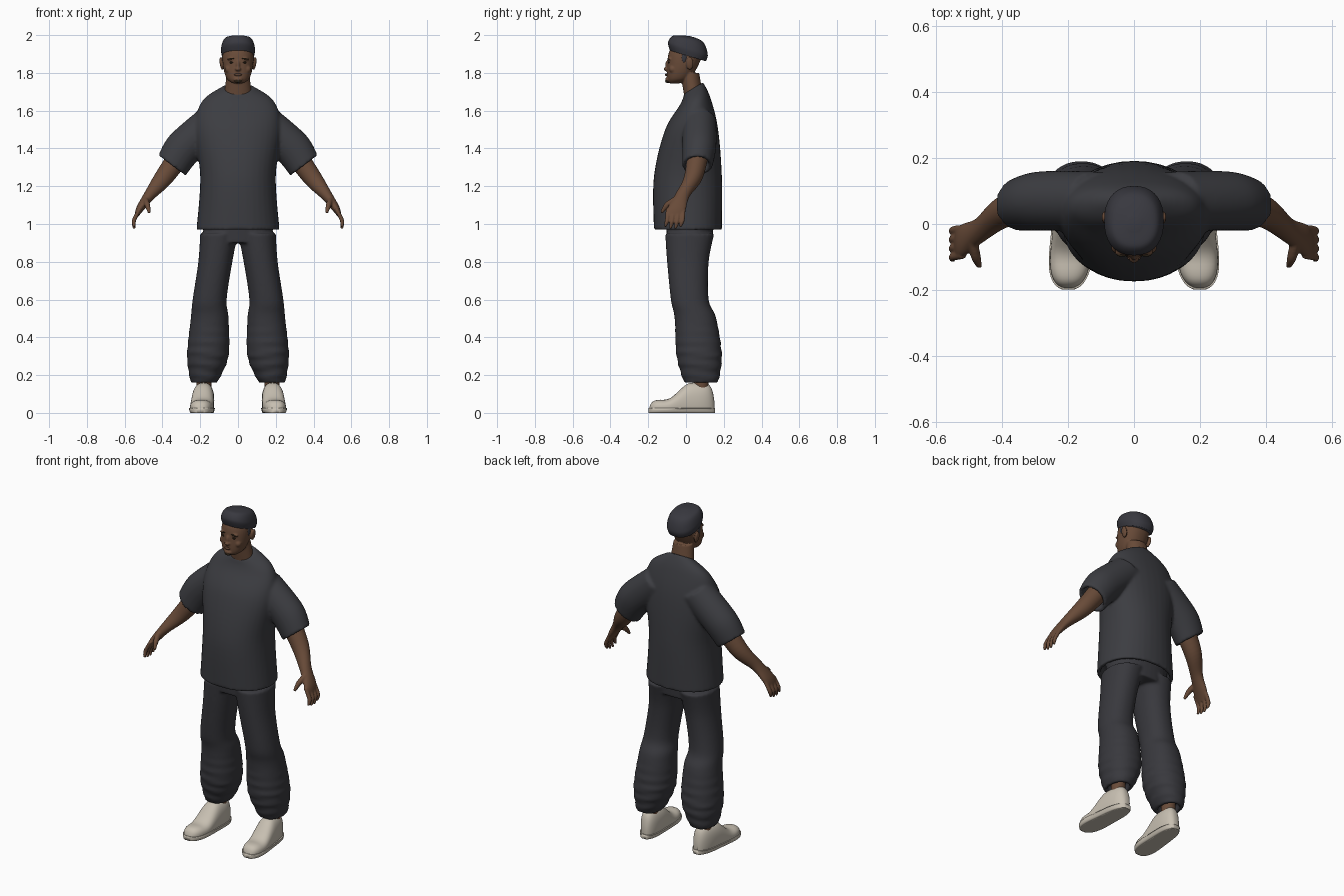
import bpy, bmesh, math
from mathutils import Vector, Matrix

cube = bpy.data.objects.get("Cube")
if cube:
    bpy.data.objects.remove(cube)

ACROSS, BACK, UP = Vector((1, 0, 0)), Vector((0, 1, 0)), Vector((0, 0, 1))


def material(name, red, green, blue):
    mat = bpy.data.materials.new(name)
    mat.use_nodes = True
    colour = (red, green, blue, 1)
    mat.diffuse_color = colour
    shader = next(node for node in mat.node_tree.nodes if node.type == 'BSDF_PRINCIPLED')
    shader.inputs["Base Color"].default_value = colour
    return mat


SHIRT = material("charcoal_shirt", .045, .046, .053)
PANTS = material("charcoal_trousers", .04, .04, .047)
SKIN = material("brown_skin", .14, .07, .04)
LIPS = material("dark_lips", .1, .05, .03)
HAIR = material("dark_hair", .04, .04, .05)
DARK = material("dark_brown", .03, .02, .01)
SHOE = material("cream_shoe", .57, .52, .44)


def catmull(before, start, end, after, t):
    return [b + t / 2 * (c - a + t * (2 * a - 5 * b + 4 * c - d + t * (3 * (b - c) + d - a)))
            for a, b, c, d in zip(before, start, end, after)]


def rounded(value, power):
    return math.copysign(abs(value) ** (2 / power), value)


def loft(bm, rings, u=ACROSS, v=BACK, side=1, power=2, pocket=None, ripple=0, limit=None,
         steps=8, segments=36):
    """Skin smooth rings (x, y, z, half u, half v, tilt); pocket recesses the first ring."""
    rings = [list(ring) + [0] * (6 - len(ring)) for ring in rings]
    padded = [rings[0], *rings, rings[-1]]
    path = [catmull(*padded[i:i + 4], step / steps)
            for i in range(len(rings) - 1) for step in range(steps)]
    path.append(rings[-1])
    if pocket:
        x, y, z, a, b, tilt = path[0]
        lip = [x, y, z, a - .02, b - .02, tilt]
        deep = [*(Vector((x, y, z)) + Vector(pocket)), a - .025, b - .025, tilt]
        path = [deep, lip] + path
    loops = []
    for x, y, z, a, b, tilt in path:
        loop = []
        for k in range(segments):
            angle = math.tau * k / segments
            cos, sin = rounded(math.cos(angle), power), rounded(math.sin(angle), power)
            fold = math.sin(z * 105 + math.sin(angle * 2)) * min(1, max(0, 2.5 - 5 * z))
            point = Vector((x, y, z)) + (u * a * cos + v * b * sin) * (1 + ripple * fold)
            point += UP * tilt * b * sin
            if limit:
                point.z = min(max(point.z, 0), limit)
            point.x *= side
            loop.append(bm.verts.new(point))
        loops.append(loop)
    for low, high in zip(loops, loops[1:]):
        for k in range(segments):
            bm.faces.new((low[k - 1], low[k], high[k], high[k - 1]))
    bm.faces.new(loops[0])
    bm.faces.new(loops[-1])


def ball(bm, location, size, turn=0):
    matrix = (Matrix.Translation(location) @ Matrix.Rotation(turn, 4, 'Y')
              @ Matrix.Diagonal((*size, 1)))
    bmesh.ops.create_uvsphere(bm, u_segments=20, v_segments=12, radius=1, matrix=matrix)


def finish(bm, name, mat, voxel=None, mirror=False):
    """Make the object; voxel blends its overlapping pieces into one soft skin."""
    bmesh.ops.recalc_face_normals(bm, faces=bm.faces[:])
    for face in bm.faces:
        face.smooth = True
    mesh = bpy.data.meshes.new(name)
    bm.to_mesh(mesh)
    bm.free()
    mesh.materials.append(mat)
    part = bpy.data.objects.new(name, mesh)
    bpy.context.collection.objects.link(part)
    if voxel:
        blend = part.modifiers.new("blend", 'REMESH')
        blend.mode, blend.voxel_size, blend.use_smooth_shade = 'VOXEL', voxel, True
        soften = part.modifiers.new("soften", 'SMOOTH')
        soften.factor, soften.iterations = .5, 4
    if mirror:
        part.modifiers.new("mirror", 'MIRROR').use_mirror_merge = False


# Shirt: boxy torso with wide dropped sleeves
bm = bmesh.new()
loft(bm, [(0, .01, .97, .22, .18), (0, .01, 1.25, .2, .18), (0, .03, 1.5, .23, .14),
          (0, .05, 1.65, .19, .08, .2), (0, .04, 1.72, .08, .05, .6)],
     power=2.2, pocket=(0, 0, .05))
for side in (1, -1):
    loft(bm, [(.35, .06, 1.31, .09, .08), (.28, .07, 1.41, .1, .09), (.12, .07, 1.55, .1, .09)],
         u=Vector((.8, 0, .6)), side=side, pocket=(-.03, 0, .05))
finish(bm, "shirt", SHIRT, voxel=.009)

# Trousers: baggy legs gathered and creased at the cuffs
bm = bmesh.new()
loft(bm, [(0, .02, .9, .18, .12), (0, .02, 1.05, .19, .13)], power=2.2)
for side in (1, -1):
    loft(bm, [(.18, .08, .16, .07, .09), (.16, .07, .3, .11, .12), (.15, .05, .5, .1, .11),
              (.15, .02, .6, .09, .1), (.12, .01, .8, .09, .11), (.1, .02, .95, .1, .13)],
         side=side, power=2.2, pocket=(0, 0, .04), ripple=.03)
finish(bm, "trousers", PANTS, voxel=.008)

# Arms and hands, with a row of fingers and a thumb
bm = bmesh.new()
loft(bm, [(.27, .07, 1.42, .06, .06), (.39, .04, 1.25, .05, .05), (.47, -.02, 1.15, .03, .04),
          (.52, -.05, 1.08, .02, .05), (.54, -.06, 1.04, .01, .04)], u=Vector((.8, 0, .6)))
for finger in range(4):
    y = .027 * finger - .095
    tip = .97 + .01 * abs(finger - 1.5)
    loft(bm, [(.52, y, 1.08, .012, .012), (.55, y - .005, 1.02, .012, .012),
              (.55, y - .015, tip, .007, .007)], segments=14)
loft(bm, [(.49, -.05, 1.13, .015, .02), (.48, -.1, 1.1, .015, .016), (.47, -.13, 1.06, .008, .008)],
     v=Vector((0, .7, -.7)), segments=14)
finish(bm, "arms", SKIN, voxel=.0045, mirror=True)

# Head and neck, with nose, chin, brow ridges, cheeks and ears
bm = bmesh.new()
loft(bm, [(0, -.06, 1.745, .03, .03), (0, -.04, 1.77, .06, .06), (0, -.02, 1.83, .078, .08),
          (0, 0, 1.91, .08, .09), (0, .01, 1.97, .05, .06)], power=2.2)
loft(bm, [(0, .05, 1.62, .08, .05), (0, .02, 1.8, .06, .05)])
ball(bm, (0, -.1, 1.84), (.01, .01, .025))
ball(bm, (0, -.105, 1.82), (.016, .014, .01))
ball(bm, (0, -.095, 1.765), (.025, .015, .015))
for side in (1, -1):
    ball(bm, (side * .035, -.087, 1.873), (.025, .01, .008))
    ball(bm, (side * .05, -.07, 1.82), (.02, .02, .02))
    ball(bm, (side * .087, .02, 1.85), (.01, .02, .035), side * .15)
finish(bm, "head", SKIN, voxel=.0045)

# Face details
bm = bmesh.new()
ball(bm, (0, -.104, 1.79), (.02, .007, .007))
finish(bm, "lips", LIPS)

bm = bmesh.new()
ball(bm, (.034, -.09, 1.855), (.012, .006, .005))
finish(bm, "eyes", DARK, mirror=True)

bm = bmesh.new()
ball(bm, (.036, -.092, 1.875), (.018, .007, .004), .1)
finish(bm, "eyebrows", DARK, mirror=True)

bm = bmesh.new()
ball(bm, (0, -.098, 1.757), (.02, .013, .01))
finish(bm, "chin_beard", DARK)

# Close-cropped hair, lower at the back, with sideburns
bm = bmesh.new()
loft(bm, [(0, .01, 1.89, .085, .095, -.3), (0, .01, 1.93, .09, .105, -.3),
          (0, .01, 1.98, .07, .08, -.2), (0, 0, 1.997, .02, .02, -.1)], power=2.3)
for side in (1, -1):
    ball(bm, (side * .08, -.01, 1.88), (.005, .013, .025))
finish(bm, "hair", HAIR)

# Ankles
bm = bmesh.new()
loft(bm, [(.18, .08, .1, .04, .04), (.18, .08, .23, .04, .04)])
finish(bm, "ankles", SKIN, mirror=True)


def shoe_rings(margin, count=18):
    """Rings from toe to heel: rounded ends, slight toe-out, instep rising to the ankle."""
    for i in range(1, count):
        t = (1 - math.cos(math.pi * i / count)) / 2
        end = abs(2 * t - 1)
        width = (.066 - .012 * t) * math.sqrt(1 - end ** 4) + margin
        rise = min(max((t - .25) / .4, 0), 1)
        height = (.07 + .09 * rise * rise * (3 - 2 * rise)) * math.sqrt(1 - end ** 10)
        y = (.35 + 2 * margin) * (t - .5) - .022
        yield (.2 - .025 * t, y, .4 * height, width, .6 * height)


# Shoes: uppers on slightly wider flat soles
bm = bmesh.new()
loft(bm, shoe_rings(0), v=UP, power=2.4, limit=1, steps=2)
finish(bm, "shoe_uppers", SHOE, mirror=True)

bm = bmesh.new()
loft(bm, shoe_rings(.004), v=UP, power=3, limit=.025, steps=2)
finish(bm, "shoe_soles", SHOE, mirror=True)
